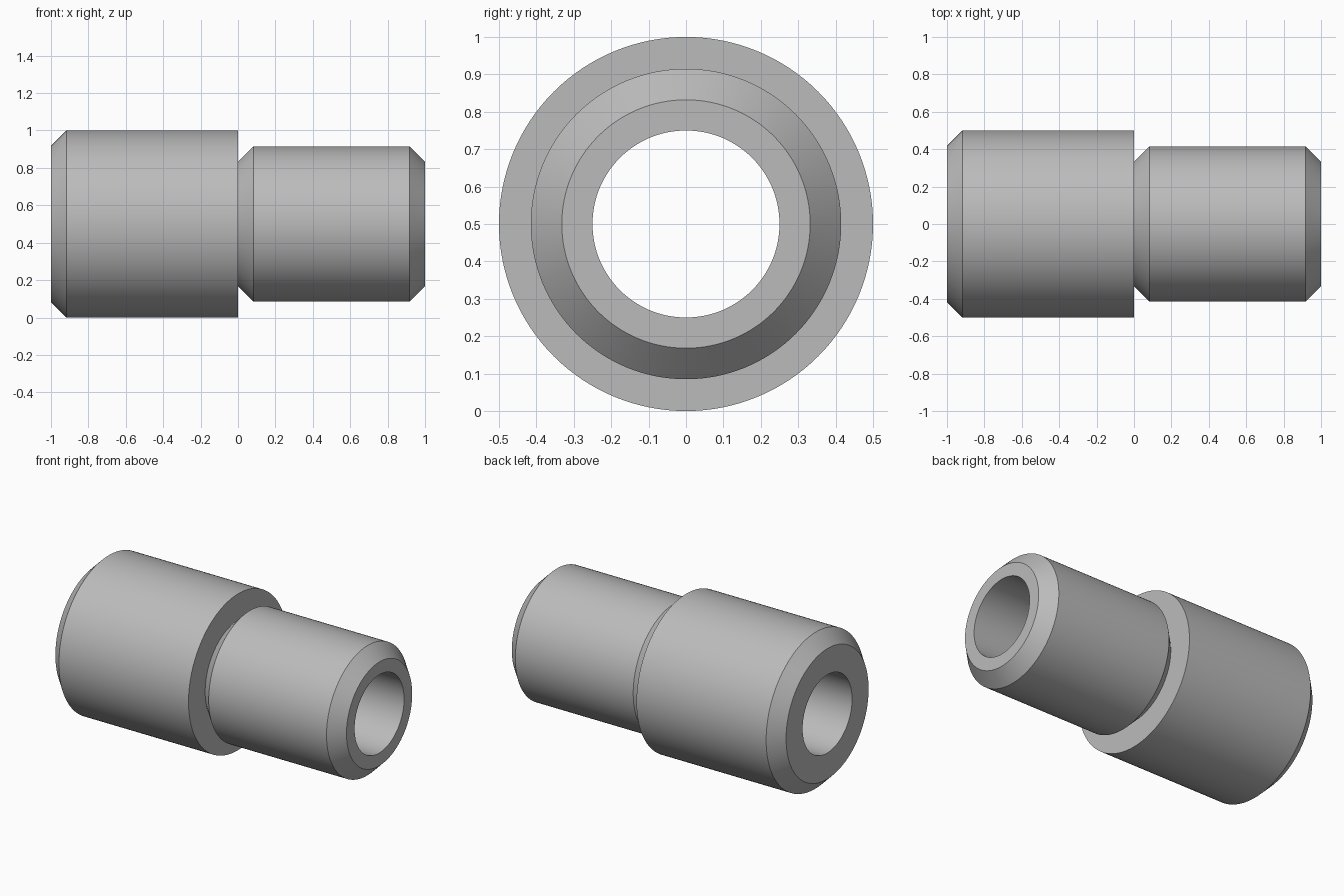
import bpy, bmesh, math
from mathutils import Vector

cube = bpy.data.objects.get("Cube")
if cube:
    bpy.data.objects.remove(cube, do_unlink=True)

SEGMENTS = 128
AXIS_HEIGHT = 0.5
BORE = 0.25
BODY = 0.5
SPIGOT = 0.415
CHAMFER = 0.083

# Plain grey metal
steel = bpy.data.materials.new("grey steel")
steel.use_nodes = True
steel.diffuse_color = (0.5, 0.5, 0.5, 1)
steel.node_tree.nodes["Principled BSDF"].inputs["Base Color"].default_value = (0.5, 0.5, 0.5, 1)

# Closed wall section as (position along axis, radius)
section = [
    (-1, BORE),
    (-1, BODY - CHAMFER),
    (-1 + CHAMFER, BODY),
    (0, BODY),
    (0, SPIGOT - CHAMFER),
    (CHAMFER, SPIGOT),
    (1 - CHAMFER, SPIGOT),
    (1, SPIGOT - CHAMFER),
    (1, BORE),
]


def lathe(name, points, material):
    """Revolve a closed section about the x axis."""
    bm = bmesh.new()
    verts = [bm.verts.new((x, 0, r)) for x, r in points]
    edges = [bm.edges.new((v, verts[i - 1])) for i, v in enumerate(verts)]
    bmesh.ops.spin(bm, geom=verts + edges, cent=(0, 0, 0), axis=(1, 0, 0),
                   angle=math.tau, steps=SEGMENTS, use_merge=True)
    bmesh.ops.remove_doubles(bm, verts=bm.verts, dist=1e-5)
    bmesh.ops.recalc_face_normals(bm, faces=bm.faces)
    bmesh.ops.translate(bm, verts=bm.verts, vec=Vector((0, 0, AXIS_HEIGHT)))
    mesh = bpy.data.meshes.new(name)
    bm.to_mesh(mesh)
    bm.free()
    mesh.materials.append(material)
    obj = bpy.data.objects.new(name, mesh)
    bpy.context.collection.objects.link(obj)
    return obj


# Stepped sleeve with a through bore
sleeve = lathe("stepped_sleeve", section, steel)
bpy.ops.object.select_all(action="DESELECT")
sleeve.select_set(True)
bpy.context.view_layer.objects.active = sleeve
bpy.ops.object.shade_smooth_by_angle(angle=math.radians(30))
